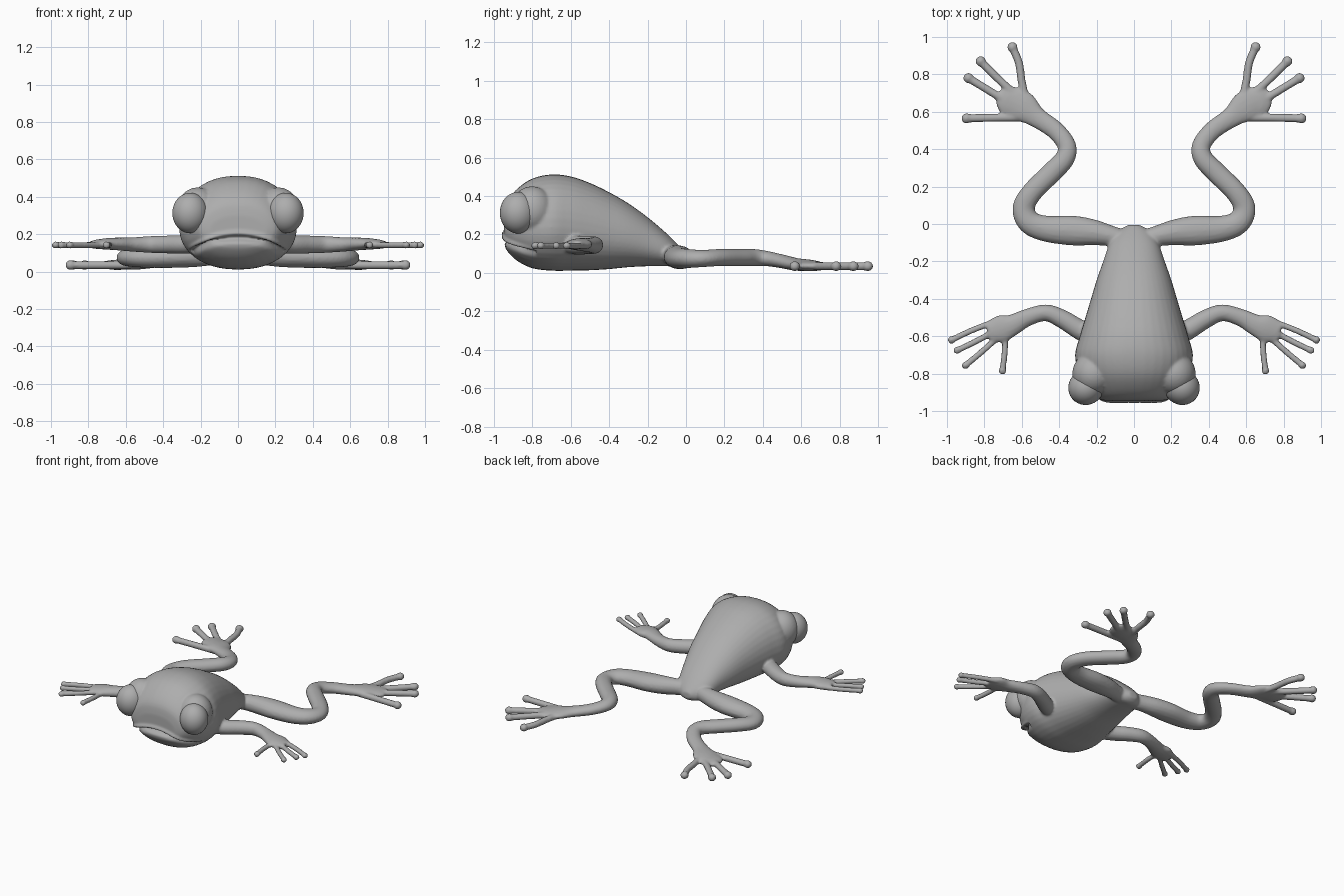
import bpy, bmesh, math
from mathutils import Vector, Matrix

if "Cube" in bpy.data.objects:
    bpy.data.objects.remove(bpy.data.objects["Cube"])

grey = bpy.data.materials.new("plain grey")
grey.diffuse_color = (0.42, 0.42, 0.42, 1)
grey.use_nodes = True
grey.node_tree.nodes["Principled BSDF"].inputs["Base Color"].default_value = grey.diffuse_color


def loft(bm, rings):
    """Skin a list of equal-length rings of points and cap both ends."""
    vr = [[bm.verts.new(p) for p in r] for r in rings]
    n = len(vr[0])
    for a, b in zip(vr, vr[1:]):
        for i in range(n):
            bm.faces.new((a[i], a[(i + 1) % n], b[(i + 1) % n], b[i]))
    bm.faces.new(vr[0][::-1])
    bm.faces.new(vr[-1])


def spline(pts, steps=5):
    """Catmull-Rom interpolation of tuples of any length."""
    p = [pts[0]] + list(pts) + [pts[-1]]
    out = []
    for k in range(1, len(p) - 2):
        for s in range(steps):
            t = s / steps
            out.append(tuple(0.5 * (2 * b + (c - a) * t + (2 * a - 5 * b + 4 * c - d) * t * t
                                    + (3 * b - a - 3 * c + d) * t ** 3)
                             for a, b, c, d in zip(*p[k - 1:k + 3])))
    return out + [tuple(pts[-1])]


def tube(bm, pts, sides=16):
    """Limb along points (x, y, z, half width, half height)."""
    path = spline(pts)
    rings = []
    for i, (x, y, z, w, h) in enumerate(path):
        a, b = path[max(i - 1, 0)], path[min(i + 1, len(path) - 1)]
        side = Vector((b[1] - a[1], a[0] - b[0], 0)).normalized()
        rings.append([Vector((x, y, z)) + side * w * math.cos(2 * math.pi * k / sides)
                      + Vector((0, 0, h * math.sin(2 * math.pi * k / sides))) for k in range(sides)])
    loft(bm, rings)


def ball(bm, c, r, rot=0):
    m = Matrix.Translation(c) @ Matrix.Rotation(rot, 4, 'Z') @ Matrix.Diagonal((*r, 1))
    bmesh.ops.create_uvsphere(bm, u_segments=32, v_segments=20, radius=1, matrix=m)


def digit(bm, pts, z, r, tip):
    """Toe or finger with a round pad at its end."""
    tube(bm, [(x, y, z, r, r) for x, y in pts], 12)
    ball(bm, (*pts[-1], z), (tip, tip, tip * 0.95))


def mirrored(bm):
    geo = bmesh.ops.duplicate(bm, geom=bm.verts[:] + bm.edges[:] + bm.faces[:])["geom"]
    bmesh.ops.scale(bm, vec=(-1, 1, 1), verts=[g for g in geo if isinstance(g, bmesh.types.BMVert)])


def finish(bm, name):
    bmesh.ops.recalc_face_normals(bm, faces=bm.faces)
    me = bpy.data.meshes.new(name)
    bm.to_mesh(me)
    bm.free()
    ob = bpy.data.objects.new(name, me)
    bpy.context.collection.objects.link(ob)
    me.materials.append(grey)
    me.shade_smooth()
    return ob


bm = bmesh.new()

# hind leg: hip, knee, ankle, foot
tube(bm, [(0.03, -0.09, 0.09, .05, .05), (0.12, -0.065, 0.09, .055, .055), (0.22, -0.045, 0.085, .07, .06),
          (0.33, -0.035, 0.08, .08, .06), (0.47, -0.025, 0.075, .07, .055), (0.56, 0.01, 0.075, .063, .05),
          (0.59, 0.085, 0.075, .06, .045), (0.545, 0.17, 0.08, .056, .045), (0.44, 0.275, 0.08, .056, .045),
          (0.37, 0.35, 0.08, .053, .045), (0.36, 0.42, 0.075, .05, .04), (0.42, 0.50, 0.06, .05, .036),
          (0.52, 0.57, 0.045, .056, .033), (0.60, 0.63, 0.04, .085, .03), (0.68, 0.67, 0.036, .07, .024)])
ball(bm, (0.645, 0.645, 0.036), (.1, .085, .027), math.radians(40))
for pts in ([(.57, .63), (.60, .76), (.615, .86), (.65, .945)],
            [(.60, .66), (.72, .77), (.82, .87)],
            [(.64, .63), (.77, .71), (.885, .78)],
            [(.56, .57), (.72, .568), (.895, .565)]):
    digit(bm, pts, 0.035, .022, .028)

# front leg: shoulder, elbow, hand
tube(bm, [(0.16, -0.63, 0.15, .06, .05), (0.29, -0.565, 0.145, .054, .05), (0.38, -0.51, 0.145, .05, .048),
          (0.47, -0.475, 0.145, .045, .045), (0.57, -0.50, 0.145, .047, .038), (0.65, -0.54, 0.148, .058, .034),
          (0.71, -0.56, 0.148, .074, .03), (0.78, -0.58, 0.145, .055, .022)])
for pts in ([(.74, -.52), (.87, -.57), (.975, -.62)],
            [(.74, -.57), (.85, -.63), (.945, -.675)],
            [(.71, -.59), (.81, -.68), (.9, -.755)],
            [(.69, -.57), (.69, -.67), (.703, -.785)]):
    digit(bm, pts, 0.142, .017, .021)

# brow bulge behind each eye
ball(bm, (0.215, -0.80, 0.325), (.115, .115, .125))
mirrored(bm)

# torso and head: (y, half width, top, bottom)
sections = spline([(-.945, .15, .30, .15), (-.93, .205, .37, .115), (-.88, .25, .435, .065), (-.8, .295, .49, .025),
                   (-.7, .315, .512, .012), (-.6, .29, .502, .012), (-.5, .26, .468, .014), (-.4, .23, .42, .02),
                   (-.3, .2, .362, .03), (-.2, .165, .29, .035), (-.1, .13, .205, .035), (-.04, .09, .145, .035),
                   (-.005, .03, .105, .06)], 4)
rings = []
for y, w, top, bot in sections:
    mid = bot + 0.45 * (top - bot)
    ring = []
    for k in range(40):
        c, s = math.cos(2 * math.pi * k / 40), math.sin(2 * math.pi * k / 40)
        ring.append((w * math.copysign(abs(c) ** 0.9, c), y,
                     mid + ((top - mid) if s > 0 else (mid - bot)) * math.copysign(abs(s) ** 0.95, s)))
    rings.append(ring)
loft(bm, rings)
body = finish(bm, "frog_body")

# blend the body parts into one skin
bpy.context.view_layer.objects.active = body
body.select_set(True)
rm = body.modifiers.new("skin", 'REMESH')
rm.mode, rm.voxel_size = 'VOXEL', 0.0085
sm = body.modifiers.new("soften", 'SMOOTH')
sm.factor, sm.iterations = 0.5, 4
for m in ("skin", "soften"):
    bpy.ops.object.modifier_apply(modifier=m)

# mouth: arched crease under an overhanging upper lip
bm = bmesh.new()
bm.from_mesh(body.data)
bm.normal_update()
moves = []
for v in bm.verts:
    x, y, z = v.co
    if y < -0.78 and abs(x) < 0.27:
        d = z - (0.185 - 1.15 * x * x)
        fade = min(1, (0.27 - abs(x)) / 0.06)
        depth = 0.032 * math.exp(-(d / (0.007 if d > 0 else 0.022)) ** 2)
        lip = 0.012 * math.exp(-((d - 0.02) / 0.012) ** 2)
        moves.append((v, v.normal * (lip - depth) * fade))
for v, m in moves:
    v.co += m
bm.to_mesh(body.data)
bm.free()
body.data.shade_smooth()

# eyes
bm = bmesh.new()
ball(bm, (0.255, -0.872, 0.313), (.098, .094, .108), math.radians(-40))
mirrored(bm)
finish(bm, "eyes")
